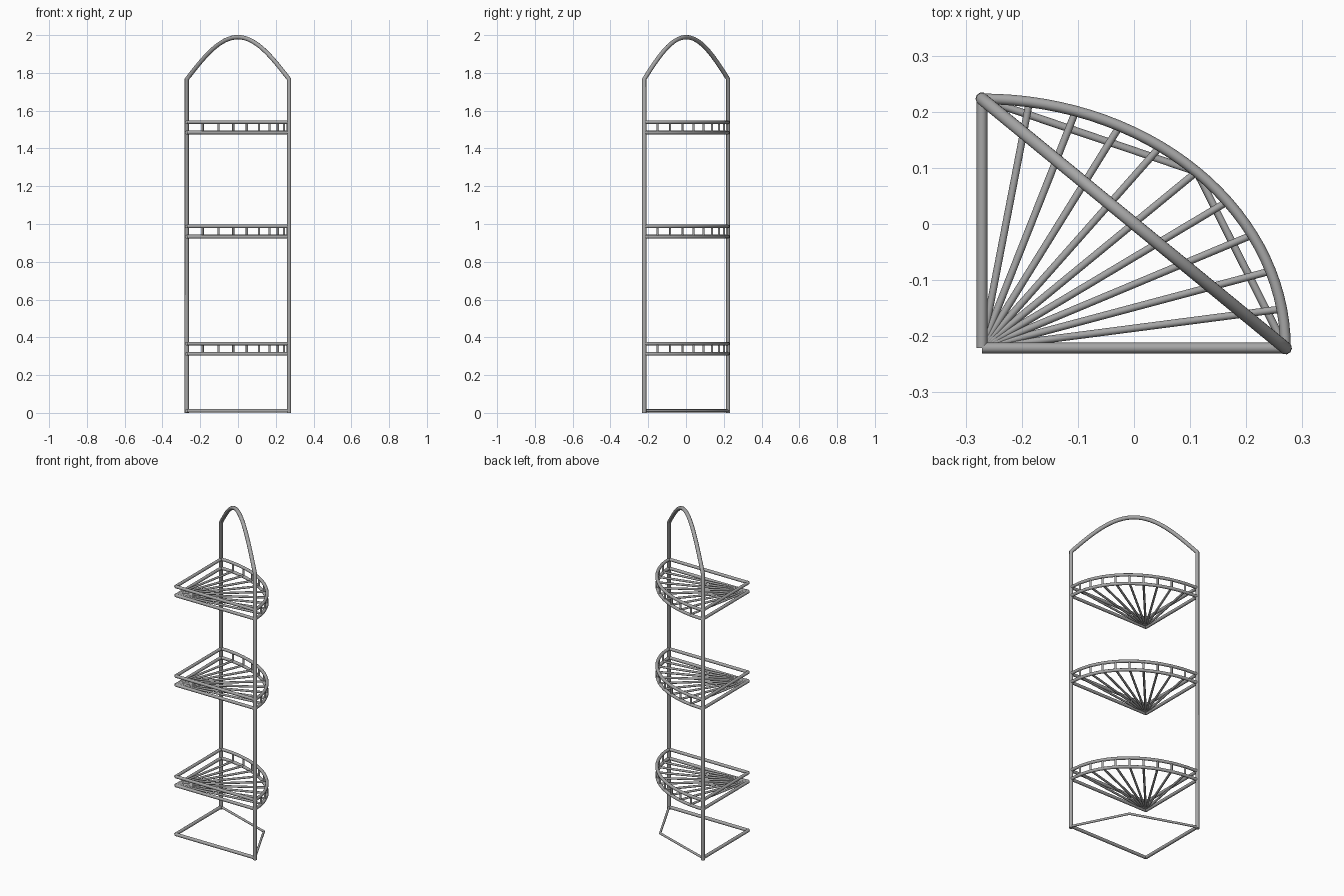
import bpy
from math import sin, cos, pi, radians
from mathutils import Vector

cube = bpy.data.objects.get("Cube")
if cube:
    bpy.data.objects.remove(cube, do_unlink=True)

metal = bpy.data.materials.new("grey metal")
metal.use_nodes = True
GREY = (0.38, 0.38, 0.38, 1)
metal.diffuse_color = GREY
metal.node_tree.nodes["Principled BSDF"].inputs["Base Color"].default_value = GREY

CORNER = Vector((-0.271, -0.221, 0))
WIDTH, DEPTH = 0.541, 0.444
BACK = CORNER + Vector((0, DEPTH, 0))
SIDE = CORNER + Vector((WIDTH, 0, 0))


def at(p, z):
    return Vector((p.x, p.y, z))


def rim(deg, z):
    """Point on the curved front, swept from the back post to the side post."""
    t = radians(deg)
    return at(CORNER + Vector((WIDTH * sin(t), DEPTH * cos(t), 0)), z)


def tubes(name, paths, radius):
    """Round capped rods along each path, joined in one mesh."""
    curve = bpy.data.curves.new(name, "CURVE")
    curve.dimensions = "3D"
    curve.bevel_depth = radius
    curve.bevel_resolution = 3
    curve.use_fill_caps = True
    for path in paths:
        spline = curve.splines.new("POLY")
        spline.points.add(len(path) - 1)
        for point, co in zip(spline.points, path):
            point.co = (*co, 1)
    helper = bpy.data.objects.new(name + " path", curve)
    bpy.context.collection.objects.link(helper)
    graph = bpy.context.evaluated_depsgraph_get()
    mesh = bpy.data.meshes.new_from_object(helper.evaluated_get(graph))
    bpy.data.objects.remove(helper, do_unlink=True)
    mesh.name = name
    mesh.materials.clear()
    mesh.materials.append(metal)
    obj = bpy.data.objects.new(name, mesh)
    bpy.context.collection.objects.link(obj)
    bpy.ops.object.select_all(action="DESELECT")
    obj.select_set(True)
    bpy.context.view_layer.objects.active = obj
    bpy.ops.object.shade_smooth_by_angle(angle=radians(50))
    return obj


# Posts joined by the arched handle
FLOOR, SHOULDER, RISE = 0.011, 1.767, 0.222
arch = []
for i in range(33):
    u = i / 32
    arch.append(at(BACK.lerp(SIDE, u), SHOULDER + RISE * sin(pi * u)))
tubes("posts_and_arch", [[at(BACK, 0)] + arch + [at(SIDE, 0)]], 0.0115)

# Floor frame: two straight sides and a two-piece front
tubes("base_sides", [[at(BACK, FLOOR), at(CORNER, FLOOR)],
                     [at(CORNER, FLOOR), at(SIDE, FLOOR)]], 0.01)
tubes("base_front", [[at(BACK, FLOOR), rim(45, FLOOR), at(SIDE, FLOOR)]], 0.007)

# Three fan-shaped shelves
STEPS = range(9, 90, 9)
for label, low in (("lower", 0.312), ("middle", 0.932), ("upper", 1.484)):
    high = low + 0.055
    rails, arcs = [], []
    for z in (low, high):
        rails += [[at(BACK, z), at(CORNER, z)], [at(CORNER, z), at(SIDE, z)]]
        arcs.append([rim(3 * i, z) for i in range(31)])
    tubes(label + "_shelf_side_rails", rails, 0.0095)
    tubes(label + "_shelf_curved_rails", arcs, 0.0095)
    hub = at(CORNER, low + 0.005)
    tubes(label + "_shelf_spokes", [[hub, rim(d, low + 0.005)] for d in STEPS], 0.0065)
    tubes(label + "_shelf_pickets", [[rim(d, low), rim(d, high)] for d in STEPS], 0.006)
